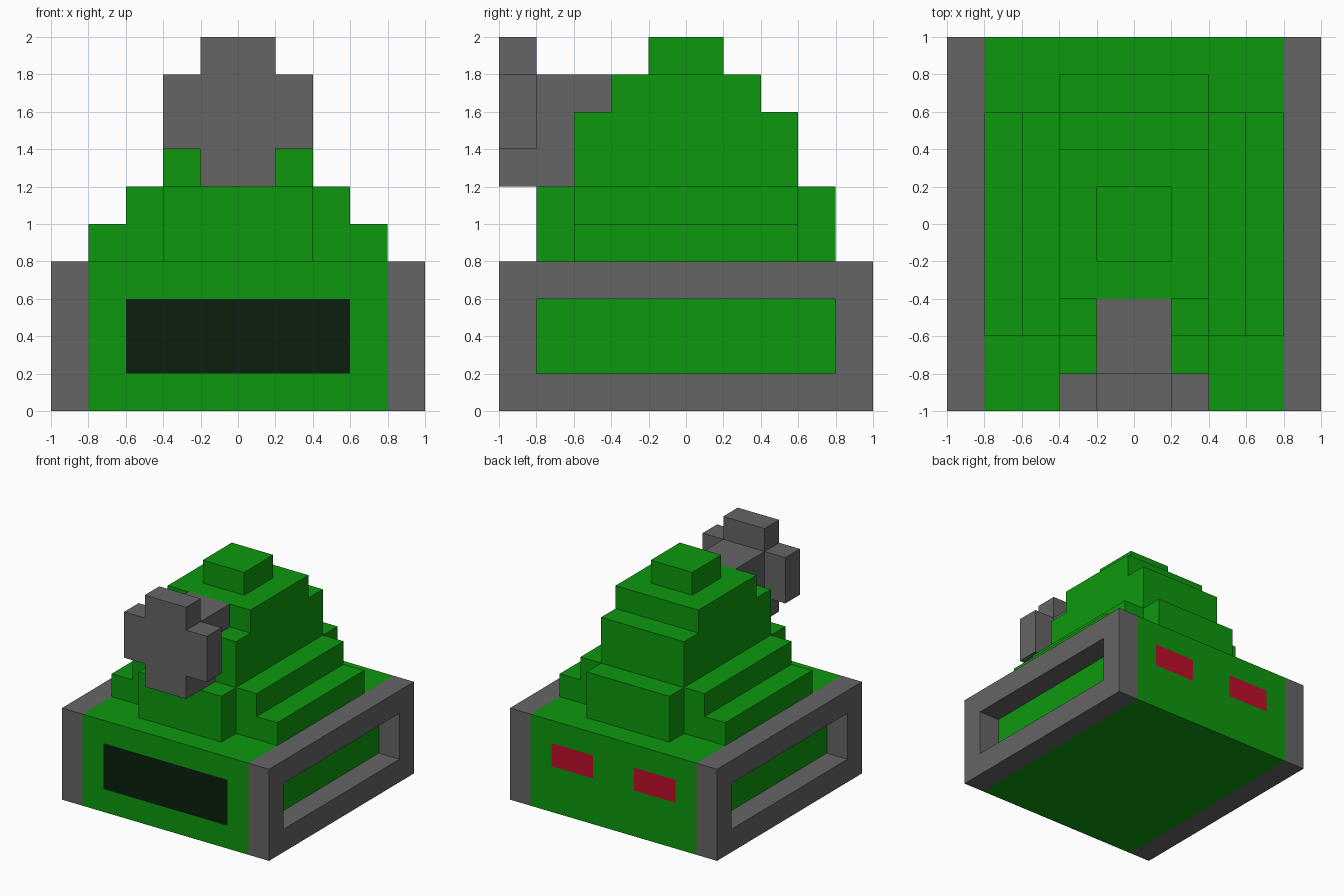
import bpy, bmesh
from mathutils import Vector

cube = bpy.data.objects.get("Cube")
if cube:
    bpy.data.objects.remove(cube, do_unlink=True)


def material(name, rgb):
    mat = bpy.data.materials.new(name)
    mat.use_nodes = True
    mat.diffuse_color = (*rgb, 1)
    mat.node_tree.nodes["Principled BSDF"].inputs["Base Color"].default_value = (*rgb, 1)
    return mat


green = material("green", (0.004, 0.314, 0.004))
grey = material("grey", (0.13, 0.13, 0.13))
dark = material("dark_glass", (0.0033, 0.0144, 0.0044))
red = material("red_light", (0.515, 0.0044, 0.023))


def add_box(bm, lo, hi):
    """Axis-aligned box between two corners."""
    lo, hi = Vector(lo), Vector(hi)
    verts = bmesh.ops.create_cube(bm, size=1)["verts"]
    for v in verts:
        v.co = (lo + hi) / 2 + v.co * (hi - lo)


def finish(name, bm, *mats):
    mesh = bpy.data.meshes.new(name)
    bm.to_mesh(mesh)
    bm.free()
    for m in mats:
        mesh.materials.append(m)
    obj = bpy.data.objects.new(name, mesh)
    bpy.context.collection.objects.link(obj)
    return obj


def box(name, lo, hi, mat):
    bm = bmesh.new()
    add_box(bm, lo, hi)
    return finish(name, bm, mat)


def extrude_outline(name, points, axis, start, depth, mat):
    """Flat outline of 3D points pushed along an axis."""
    bm = bmesh.new()
    face = bm.faces.new([bm.verts.new(p) for p in points])
    geom = bmesh.ops.extrude_face_region(bm, geom=[face])["geom"]
    move = Vector(axis) * depth
    bmesh.ops.translate(bm, vec=move, verts=[g for g in geom if isinstance(g, bmesh.types.BMVert)])
    bmesh.ops.recalc_face_normals(bm, faces=bm.faces)
    return finish(name, bm, mat)


# Hull, with the windscreen and tail lights cut into its end faces
bm = bmesh.new()
add_box(bm, (-0.8, -1, 0), (0.8, 1, 0.8))
cuts = [((x, 0, 0), (1, 0, 0)) for x in (-0.6, -0.2, 0.2, 0.6)]
cuts += [((0, 0, z), (0, 0, 1)) for z in (0.2, 0.4, 0.6)]
for co, no in cuts:
    bmesh.ops.bisect_plane(bm, geom=bm.verts[:] + bm.edges[:] + bm.faces[:],
                           plane_co=co, plane_no=no)
bm.normal_update()
for f in bm.faces:
    c = f.calc_center_median()
    if f.normal.y < -0.9 and abs(c.x) < 0.6 and 0.2 < c.z < 0.6:
        f.material_index = 1
    elif f.normal.y > 0.9 and 0.2 < abs(c.x) < 0.6 and 0.4 < c.z < 0.6:
        f.material_index = 2
finish("hull", bm, green, dark, red)

# Tracks: rectangular frames around a recess on each side
for side, s in (("left", 1), ("right", -1)):
    bm = bmesh.new()
    outer = [(-1, 0), (1, 0), (1, 0.8), (-1, 0.8)]
    inner = [(-0.8, 0.2), (0.8, 0.2), (0.8, 0.6), (-0.8, 0.6)]
    rings = {(k, x): [bm.verts.new((s * x, y, z)) for y, z in ring]
             for k, ring in (("o", outer), ("i", inner)) for x in (0.8, 1)}
    for i in range(4):
        j = (i + 1) % 4
        for a, b in ((("o", 1), ("i", 1)), (("i", 1), ("i", 0.8)),
                     (("i", 0.8), ("o", 0.8)), (("o", 0.8), ("o", 1))):
            bm.faces.new((rings[a][i], rings[a][j], rings[b][j], rings[b][i]))
    bmesh.ops.recalc_face_normals(bm, faces=bm.faces)
    finish(side + "_track", bm, grey)

# Stepped turret: name, half width, half length, bottom, top
tiers = [
    ("turret_base", 0.4, 0.8, 0.8, 1.2),
    ("turret_middle", 0.4, 0.6, 1.2, 1.6),
    ("turret_upper", 0.4, 0.4, 1.6, 1.8),
    ("turret_hatch", 0.2, 0.2, 1.8, 2.0),
]
for name, w, l, z0, z1 in tiers:
    box(name, (-w, -l, z0), (w, l, z1), green)

# Side steps beside the turret base
step = [(0.4, 0.8), (0.8, 0.8), (0.8, 1.0), (0.6, 1.0), (0.6, 1.2), (0.4, 1.2)]
for side, s in (("left", 1), ("right", -1)):
    extrude_outline(side + "_steps", [(s * x, -0.6, z) for x, z in step],
                    (0, 1, 0), -0.6, 1.2, green)

# Gun barrel, and the cross-shaped muzzle at its front
box("gun_barrel", (-0.2, -0.8, 1.2), (0.2, -0.4, 1.8), grey)
half = [(0.2, 1.2), (0.2, 1.4), (0.4, 1.4), (0.4, 1.8), (0.2, 1.8), (0.2, 2.0)]
cross = half + [(-x, z) for x, z in reversed(half)]
extrude_outline("gun_muzzle", [(x, -1, z) for x, z in cross], (0, 1, 0), -1, 0.2, grey)
